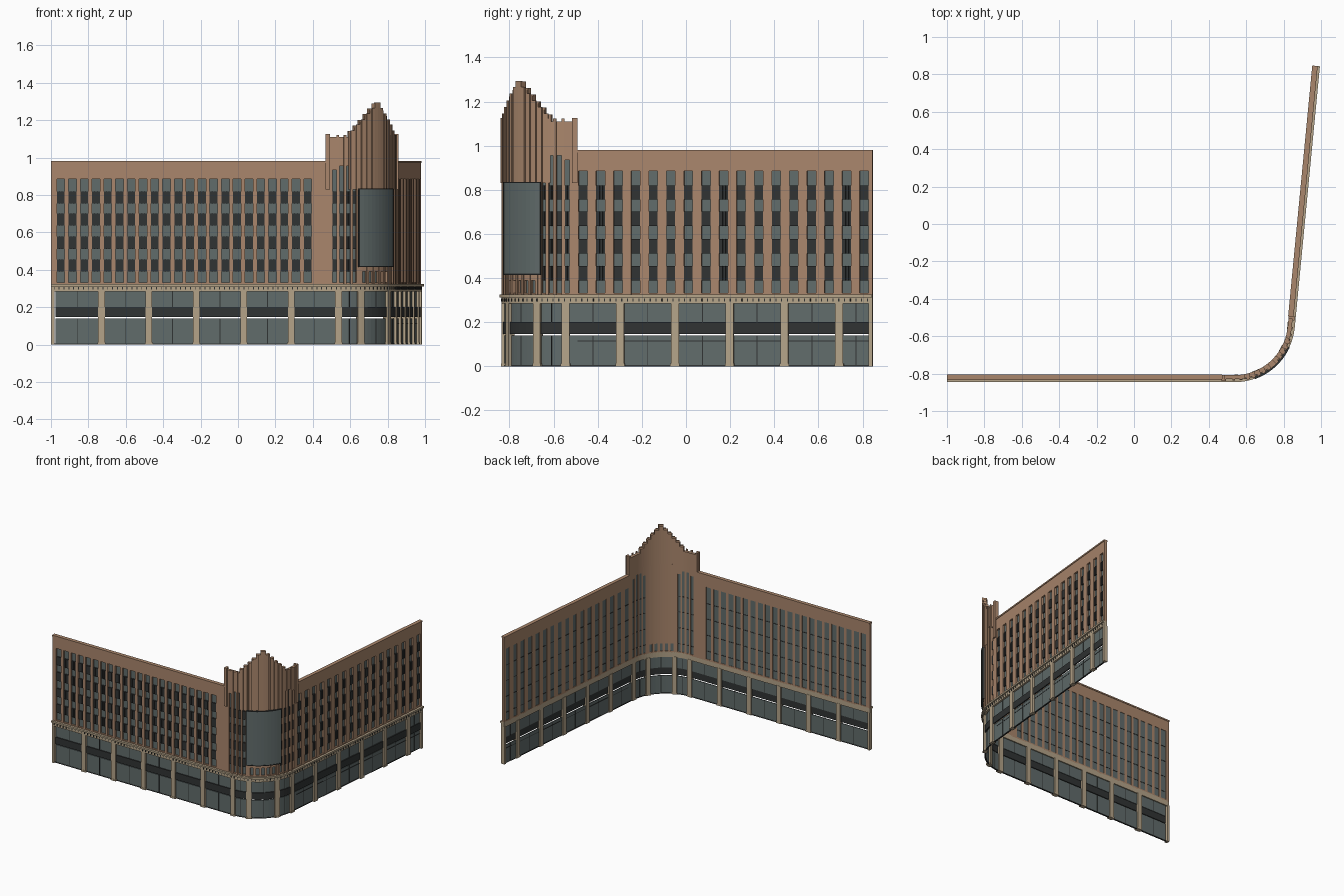
import bpy, bmesh, math
from mathutils import Vector

if "Cube" in bpy.data.objects:
    bpy.data.objects.remove(bpy.data.objects["Cube"])


def material(name, r, g, b):
    m = bpy.data.materials.new(name)
    m.use_nodes = True
    m.diffuse_color = (r, g, b, 1)
    m.node_tree.nodes["Principled BSDF"].inputs["Base Color"].default_value = (r, g, b, 1)
    return m


BROWN = material("terracotta brown", 0.40, 0.24, 0.15)
BEIGE = material("pale stone", 0.46, 0.37, 0.25)
GLASS = material("grey glass", 0.12, 0.15, 0.148)
DARK = material("dark metal", 0.03, 0.033, 0.033)

# Ground path: front wing, rounded corner, side wing
FRONT_Y = -0.83
TURN = math.radians(84.5)
RADIUS = 0.308
ARC_START = 1.537
ARC_END = ARC_START + RADIUS * TURN
END = 3.394
MID = 1.76        # middle of the corner tower
HALF = 0.29       # half width of the tower
BACK = -0.022     # back face of the wall


def place(s, d, z):
    """Point at distance s along the path, d outwards, height z."""
    a = min(max((s - ARC_START) / RADIUS, 0), TURN)
    out = Vector((math.sin(a), -math.cos(a), 0))
    along = Vector((math.cos(a), math.sin(a), 0))
    p = Vector((ARC_START - 1, FRONT_Y + RADIUS, 0)) + out * (RADIUS + d)
    if s < ARC_START:
        p += along * (s - ARC_START)
    elif s > ARC_END:
        p += along * (s - ARC_END)
    p.z = z
    return p


class Part:
    """Collects blocks that follow the path into one object."""

    def __init__(self, name, mat):
        self.name, self.mat, self.bm = name, mat, bmesh.new()

    def block(self, s0, s1, d0, d1, z0, z1):
        stops = [s0, s1]
        a, b = max(s0, ARC_START), min(s1, ARC_END)
        if b > a:
            n = math.ceil((b - a) / 0.025)
            stops += [a + (b - a) * i / n for i in range(n + 1)]
        stops = sorted(set(round(s, 5) for s in stops))
        rings = [[self.bm.verts.new(place(s, d, z))
                  for d, z in ((d0, z0), (d1, z0), (d1, z1), (d0, z1))] for s in stops]
        for p, q in zip(rings, rings[1:]):
            for i in range(4):
                j = (i + 1) % 4
                self.bm.faces.new((p[i], p[j], q[j], q[i]))
        self.bm.faces.new(rings[0])
        self.bm.faces.new(rings[-1][::-1])

    def finish(self):
        bmesh.ops.recalc_face_normals(self.bm, faces=self.bm.faces)
        me = bpy.data.meshes.new(self.name)
        self.bm.to_mesh(me)
        self.bm.free()
        me.materials.append(self.mat)
        bpy.context.collection.objects.link(bpy.data.objects.new(self.name, me))


FLOORS = [(0.39, 0.455), (0.512, 0.577), (0.636, 0.702), (0.755, 0.82)]


def facade(label, s0, s1, columns, width, top):
    """Upper wall with window columns; columns holds (centre, window top)."""
    wall = Part(label + "_wall", BROWN)
    panes = Part(label + "_windows", GLASS)
    grilles = Part(label + "_spandrels", DARK)
    edge = s0
    for c, head in columns:
        a, b = c - width / 2, c + width / 2
        wall.block(edge, a, BACK, 0, 0.32, top)
        wall.block(a, b, BACK, 0, head, top)
        wall.block(a, b, BACK, -0.002, 0.32, 0.332)
        panes.block(a, b, -0.019, -0.014, 0.33, head)
        floors = [f for f in FLOORS if f[1] < head]
        for z0, z1 in floors:
            grilles.block(a, b, -0.014, -0.006, z0, z1)
            grilles.block(a, b, -0.021, -0.014, z0, z0 + 0.005)
            for k in (0.33, 0.67):  # raised ornament bars
                x = a + width * k
                grilles.block(x - 0.003, x + 0.003, -0.006, -0.003, z0, z1)
        edge = b
    wall.block(edge, s1, BACK, 0, 0.32, top)
    for part in (wall, panes, grilles):
        part.finish()


# Window walls of the two wings
facade("front_wing", 0, MID - HALF,
       [(0.052 + 0.0629 * i, 0.885) for i in range(22)], 0.042, 0.975)
facade("side_wing", MID + HALF, END,
       [(2.076 + 0.08 * i, 0.885) for i in range(17)], 0.04, 0.975)

# Corner tower: tall side windows, short slots below the sign
OFFSETS = [(0.245, 0.935), (0.207, 0.955), (0.17, 0.955), (0.136, 0.93),
           (0.08, 0.39), (0.04, 0.39)]
columns = [(MID - u, h) for u, h in OFFSETS] + [(MID, 0.39)]
columns += [(MID + u, h) for u, h in reversed(OFFSETS)]
facade("tower", MID - HALF, MID + HALF, columns, 0.022, 1.0)

# Stepped crown, higher towards the middle
crown = Part("tower_crown", BROWN)
STEPS = [(0.0, 0.018, 1.29), (0.018, 0.05, 1.262), (0.05, 0.08, 1.232), (0.08, 0.11, 1.2),
         (0.11, 0.14, 1.172), (0.14, 0.17, 1.142), (0.17, 0.275, 1.11), (0.275, HALF, 1.125)]
ribs = Part("tower_ribs", BROWN)
for side in (-1, 1):
    for u0, u1, z in STEPS:
        s0, s1 = sorted((MID + side * u0, MID + side * u1))
        crown.block(s0, s1, BACK, 0, 1.0, z)
    # Fluted ribs
    for u0, u1, z in STEPS[:6]:
        c = MID + side * (u0 + 0.009)
        ribs.block(c - 0.009, c + 0.009, 0, 0.01, 0.83, z + 0.004)
        c = MID + side * (u1 - 0.006)
        ribs.block(c - 0.004, c + 0.004, 0, 0.005, 0.83, z - 0.01)
    for u in (0.116, 0.153, 0.188, 0.226):
        c = MID + side * u
        ribs.block(c - 0.007, c + 0.007, 0, 0.006, 0.325, 1.122)
    for u in (0.02, 0.06, 0.1):
        c = MID + side * u
        ribs.block(c - 0.006, c + 0.006, 0, 0.005, 0.325, 0.83)
    c = MID + side * (HALF - 0.01)
    ribs.block(c - 0.012, c + 0.012, 0, 0.01, 0.83, 1.125)
crown.finish()
ribs.finish()

# Curved sign with thin border
sign = Part("sign_panel", GLASS)
sign.block(MID - 0.113, MID + 0.122, 0.005, 0.016, 0.42, 0.83)
sign.finish()
border = Part("sign_border", DARK)
for z in (0.414, 0.83):
    border.block(MID - 0.117, MID + 0.126, 0.004, 0.018, z, z + 0.006)
for s in (MID - 0.117, MID + 0.122):
    border.block(s, s + 0.004, 0.004, 0.018, 0.42, 0.83)
border.finish()

# Roof coping
coping = Part("roof_coping", BROWN)
coping.block(0, MID - HALF, BACK - 0.003, 0.004, 0.97, 0.981)
coping.block(MID + HALF, END, BACK - 0.003, 0.004, 0.97, 0.981)
coping.finish()

# Cornice above the shopfronts
cornice = Part("cornice", BEIGE)
cornice.block(0, END, BACK, 0.006, 0.285, 0.312)
cornice.block(0, END, BACK, 0.016, 0.312, 0.325)
cornice.finish()
dentils = Part("cornice_dentils", DARK)
for i in range(int(END / 0.026)):
    s = 0.015 + i * 0.026
    dentils.block(s, s + 0.005, 0.006, 0.009, 0.294, 0.308)
dentils.finish()

# Stone pillars
pillar_spots = [0.27 + 0.2535 * i for i in range(6)] + [1.66, 1.862]
pillar_spots += [1.997 + 0.249 * i for i in range(6)]
pillars = Part("shopfront_pillars", BEIGE)
for c in pillar_spots:
    pillars.block(c - 0.018, c + 0.018, -0.024, 0.006, 0, 0.29)
    pillars.block(c - 0.021, c + 0.021, -0.024, 0.008, 0, 0.012)
pillars.block(0, 0.018, -0.024, 0.006, 0, 0.29)
pillars.block(END - 0.018, END, -0.024, 0.006, 0, 0.29)
pillars.finish()

# Shopfront glass, sign band and dark frames
shop_glass = Part("shopfront_glass", GLASS)
shop_glass.block(0.025, END - 0.018, -0.014, -0.008, 0.004, 0.14)
shop_glass.block(0.025, END - 0.018, -0.014, -0.008, 0.2, 0.287)
shop_glass.finish()
band = Part("shopfront_band", DARK)
band.block(0.025, END - 0.018, -0.01, -0.001, 0.147, 0.2)
band.finish()
frames = Part("shopfront_frames", DARK)
frames.block(0.018, END - 0.018, -0.016, -0.006, 0, 0.006)
frames.block(MID + HALF, END - 0.018, -0.015, -0.006, 0.112, 0.116)
stops = [0.01] + pillar_spots + [END]
for a, b in zip(stops, stops[1:]):
    c = (a + b) / 2
    frames.block(c - 0.002, c + 0.002, -0.015, -0.006, 0.004, 0.14)
    frames.block(c - 0.002, c + 0.002, -0.015, -0.006, 0.2, 0.287)
frames.finish()
